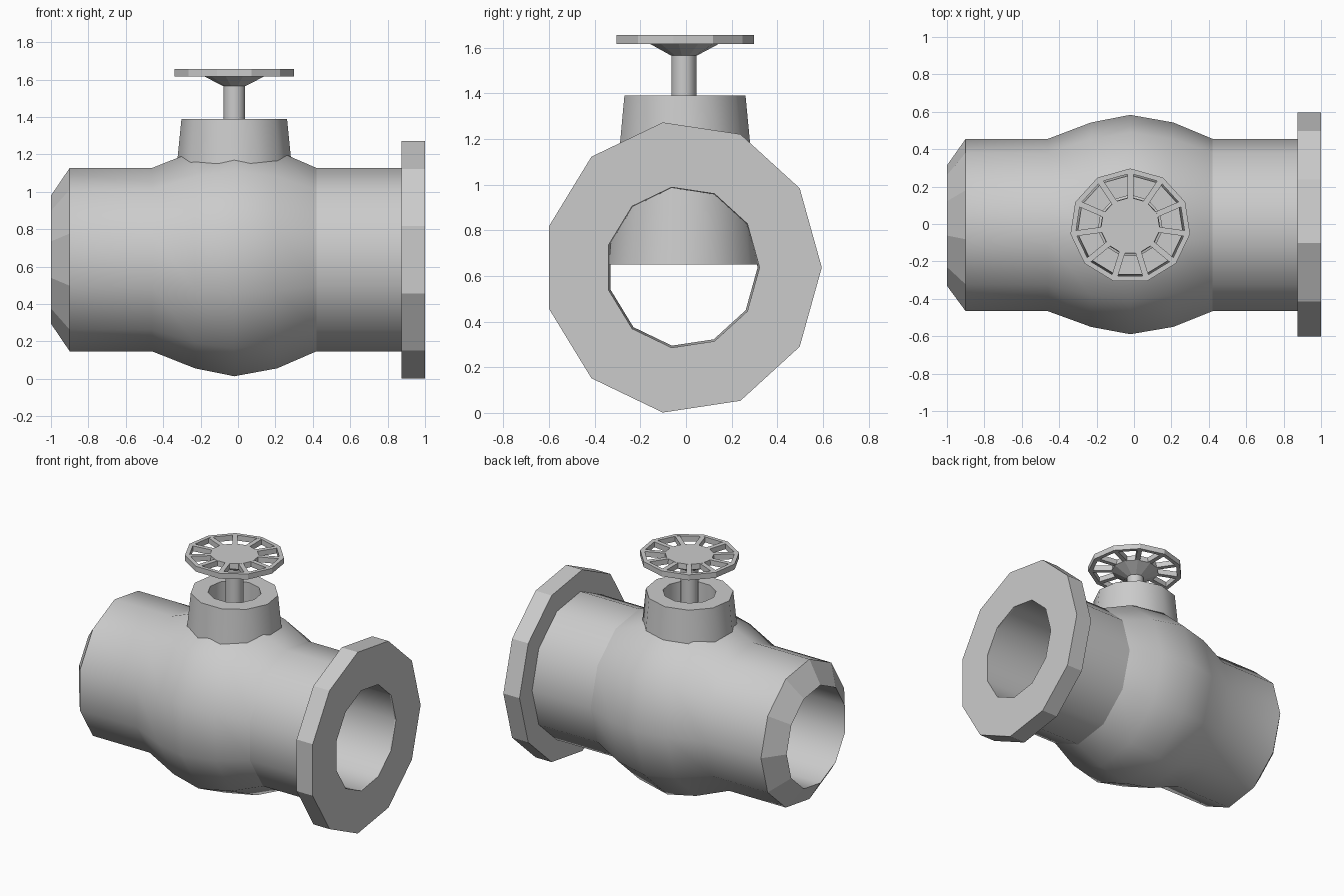
import bpy, bmesh
from math import sin, cos, tau, radians
from mathutils import Matrix, Vector

cube = bpy.data.objects.get("Cube")
if cube:
    bpy.data.objects.remove(cube, do_unlink=True)

SIDES = 11
SQUASH = 0.95           # the whole valve is slightly narrow in y
PIPE_CENTRE = Vector((0, -0.015, 0.637))
STEM_CENTRE = Vector((-0.02, -0.01, 0))

grey = bpy.data.materials.new("light grey metal")
grey.use_nodes = True
colour = (0.6, 0.6, 0.6, 1)
grey.diffuse_color = colour
grey.node_tree.nodes["Principled BSDF"].inputs["Base Color"].default_value = colour


def finish(name, bm):
    mesh = bpy.data.meshes.new(name)
    bmesh.ops.recalc_face_normals(bm, faces=bm.faces)
    for e in bm.edges:
        if len(e.link_faces) == 2 and e.calc_face_angle(0) > radians(36):
            e.smooth = False
    bm.to_mesh(mesh)
    bm.free()
    mesh.materials.append(grey)
    obj = bpy.data.objects.new(name, mesh)
    bpy.context.collection.objects.link(obj)
    return obj


def along_x(r, t, a):
    return PIPE_CENTRE + Vector((t, SQUASH * r * cos(a), r * sin(a)))


def upright(r, t, a):
    return STEM_CENTRE + Vector((r * sin(a), SQUASH * r * cos(a), t))


def lathe(name, place, profile, hollow=True, smooth=True, flat=(), crease=()):
    """Sweep (position, radius) points; hollow closes the loop, solid caps it."""
    bm = bmesh.new()
    rings = [[bm.verts.new(place(r, t, tau * k / SIDES)) for k in range(SIDES)]
             for t, r in profile]
    n = len(rings)
    for i in range(n if hollow else n - 1):
        a, b = rings[i], rings[(i + 1) % n]
        for k in range(SIDES):
            j = (k + 1) % SIDES
            f = bm.faces.new((a[k], a[j], b[j], b[k]))
            f.smooth = smooth and i not in flat
    if not hollow:
        bm.faces.new(rings[0])
        bm.faces.new(rings[-1])
    for i in crease:
        for k in range(SIDES):
            bm.edges.get((rings[i][k], rings[i][(k + 1) % SIDES])).smooth = False
    return finish(name, bm)


# Bulging body with a chamfered open end and a straight bore
lathe("valve_body", along_x,
      [(-1, 0.346), (-0.9, 0.495), (-0.46, 0.495), (-0.23, 0.587), (-0.02, 0.63),
       (0.21, 0.587), (0.42, 0.495), (0.9, 0.495), (0.99, 0.355)],
      flat=(0, 7), crease=(6,))

# Bolting flange
lathe("end_flange", along_x,
      [(0.875, 0.642), (1, 0.642), (1, 0.355), (0.875, 0.355)], smooth=False)

# Bonnet tube reaching down into the bore
lathe("bonnet", upright,
      [(0.65, 0.36), (1.39, 0.285), (1.39, 0.173), (0.65, 0.173)])

# Stem
lathe("stem", upright, [(1.0, 0.058), (1.6, 0.058)], hollow=False)

# Handwheel: hub with conical underside, rim and spokes
lathe("handwheel_hub", upright,
      [(1.565, 0.06), (1.617, 0.163), (1.655, 0.16)], hollow=False, smooth=False)
lathe("handwheel_rim", upright,
      [(1.617, 0.323), (1.655, 0.323), (1.655, 0.295), (1.617, 0.295)], smooth=False)

bm = bmesh.new()
for k in range(SIDES):
    bmesh.ops.create_cube(bm, size=1, matrix=(
        Matrix.Translation(STEM_CENTRE + Vector((0, 0, 1.636)))
        @ Matrix.Diagonal((1, SQUASH, 1, 1))
        @ Matrix.Rotation(tau * k / SIDES, 4, "Z")
        @ Matrix.Translation((0, 0.225, 0))
        @ Matrix.Diagonal((0.032, 0.16, 0.037, 1))))
finish("handwheel_spokes", bm)
